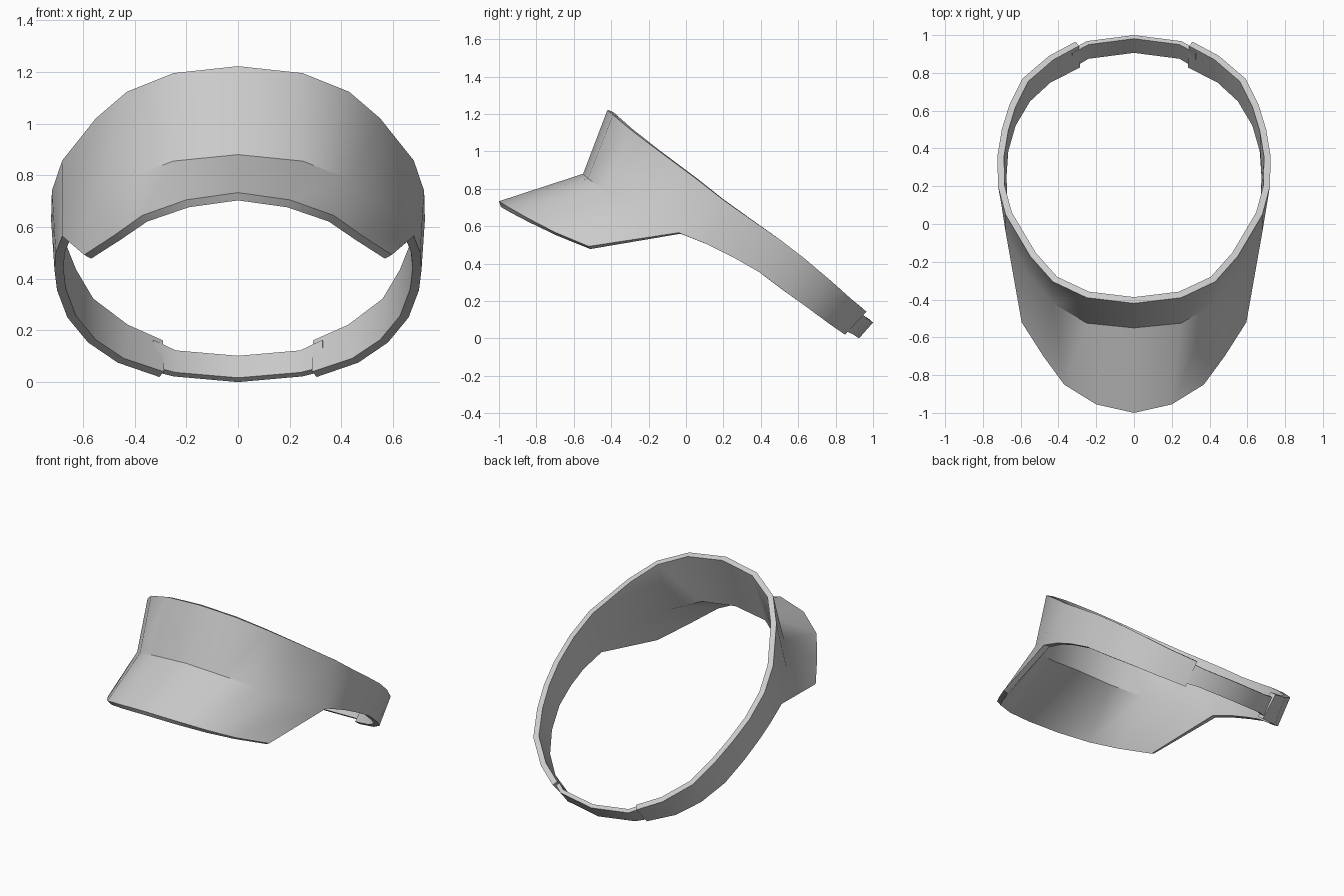
import bpy

if "Cube" in bpy.data.objects:
    bpy.data.objects.remove(bpy.data.objects["Cube"])

# Half profiles on the +x side: outer edges of the tapering head band, front to back
BAND_TOP = [(0, -.42, 1.222), (.25, -.39, 1.195), (.43, -.305, 1.123), (.55, -.17, 1.02),
            (.68, .05, .857), (.72, .20, .74), (.723, .36, .627), (.70, .50, .53),
            (.66, .63, .43), (.59, .77, .312), (.45, .89, .205), (.31, .965, .142)]
BAND_LOW = [(0, -.55, .88), (.25, -.525, .855), (.43, -.42, .785), (.57, -.25, .69),
            (.68, -.04, .565), (.705, .12, .50), (.71, .25, .435), (.70, .39, .355),
            (.66, .53, .25), (.58, .665, .153), (.465, .77, .075), (.305, .85, .02)]
# Free edge of the brim, centre to corner
BRIM_EDGE = [(0, -1.0, .733), (.20, -.955, .705), (.37, -.85, .645), (.48, -.70, .567),
             (.595, -.52, .492)]
# Rear strap, centre to the end tucked into the band
STRAP_TOP = [(0, 1.0, .085), (.25, .968, .107), (.34, .92, .15)]
STRAP_LOW = [(0, .925, 0), (.25, .893, .022), (.34, .84, .045)]


def mirrored(half):
    """Full row from -x to +x."""
    return [(-x, y, z) for x, y, z in half[:0:-1]] + half


def shell(name, low, top, thickness, brim=()):
    """Loft two rows into a sheet, add an optional brim, thicken it inwards."""
    n, b = len(low), len(brim)
    faces = [(i, i + 1, n + i + 1, n + i) for i in range(n - 1)]
    first = (n - b) // 2              # first band column the brim hangs from
    faces += [(2*n + i, 2*n + i + 1, first + i + 1, first + i) for i in range(b - 1)]
    mesh = bpy.data.meshes.new(name)
    mesh.from_pydata(low + top + list(brim), [], faces)
    mesh.update()
    ob = bpy.data.objects.new(name, mesh)
    bpy.context.collection.objects.link(ob)

    # full thickness everywhere except the slightly thinner brim edge
    group = ob.vertex_groups.new(name="thickness")
    group.add(list(range(2*n)), 1.0, 'REPLACE')
    if b:
        group.add(list(range(2*n, 2*n + b)), .9, 'REPLACE')
    mod = ob.modifiers.new("thickness", 'SOLIDIFY')
    mod.thickness = thickness
    mod.offset = -1
    mod.use_even_offset = True
    mod.vertex_group = group.name

    bpy.ops.object.select_all(action='DESELECT')
    ob.select_set(True)
    bpy.context.view_layer.objects.active = ob
    bpy.ops.object.modifier_apply(modifier=mod.name)
    bpy.ops.object.shade_smooth_by_angle(angle=0.48)
    return ob


# Head band open at the back, with the brim hinged on its lower front edge
shell("head_band_and_brim", mirrored(BAND_LOW), mirrored(BAND_TOP), .035,
      mirrored(BRIM_EDGE))

# Rear strap bridging the band ends (reversed so it faces backwards)
shell("rear_strap", mirrored(STRAP_LOW)[::-1], mirrored(STRAP_TOP)[::-1], .025)
